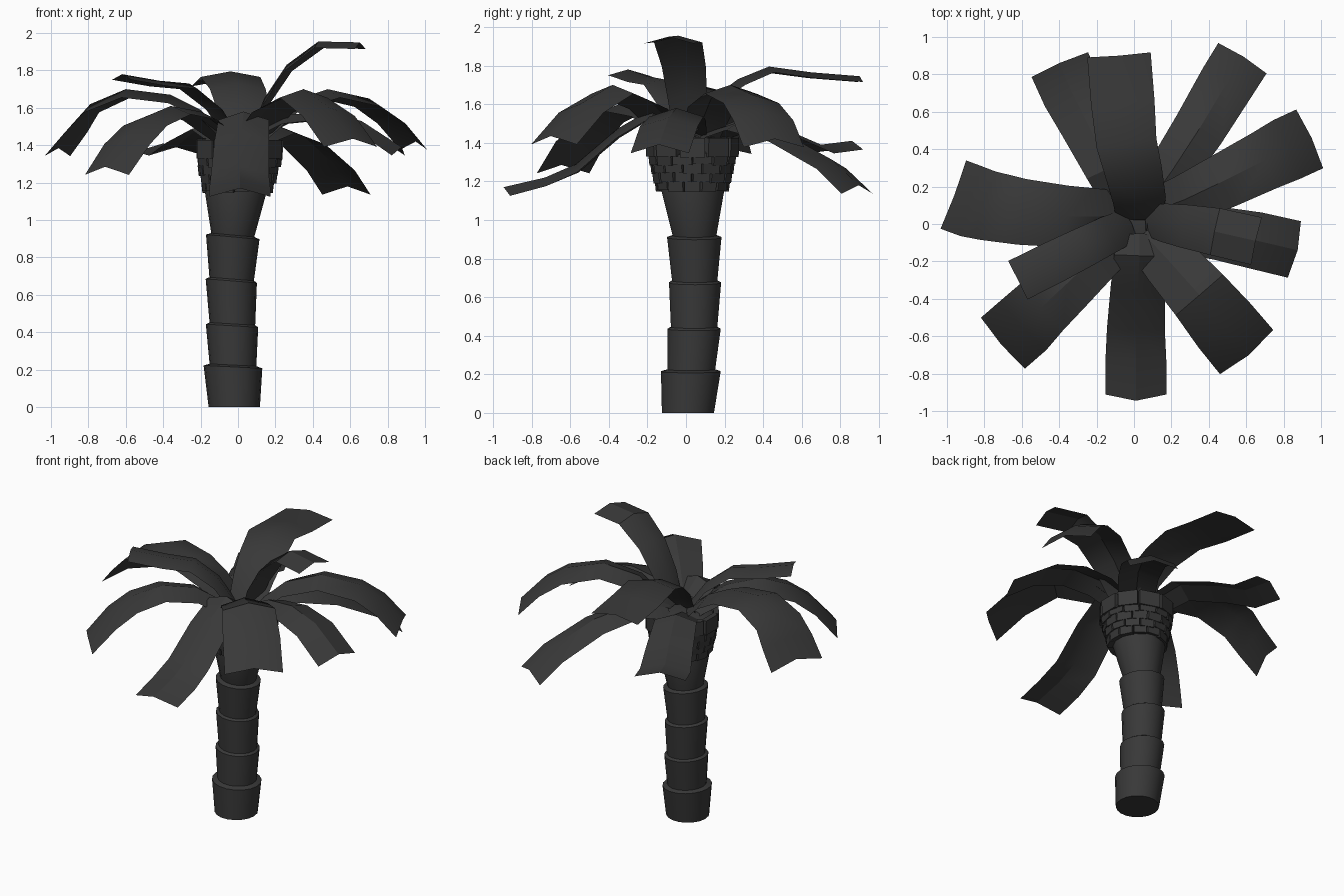
import bpy, bmesh, math, random
from mathutils import Vector, Matrix

random.seed(4)

# One dark grey for everything
dark = bpy.data.materials.new("dark_grey")
dark.diffuse_color = (0.04, 0.04, 0.04, 1)


def make_object(name, bm, smooth=True):
    bmesh.ops.recalc_face_normals(bm, faces=bm.faces)
    me = bpy.data.meshes.new(name)
    bm.to_mesh(me)
    bm.free()
    me.materials.append(dark)
    ob = bpy.data.objects.new(name, me)
    bpy.context.collection.objects.link(ob)
    if smooth:
        bpy.ops.object.select_all(action='DESELECT')
        ob.select_set(True)
        bpy.context.view_layer.objects.active = ob
        bpy.ops.object.shade_smooth_by_angle(angle=math.radians(30))
    return ob


def lathe(name, rings, sides=18):
    """Loft circles given as (cx, cy, z, radius, tilt)."""
    bm = bmesh.new()
    loops = []
    for cx, cy, z, r, tilt in rings:
        loop = []
        for i in range(sides):
            a = 2 * math.pi * i / sides
            x, y = r * math.cos(a), r * math.sin(a)
            loop.append(bm.verts.new((cx + x, cy + y, z - tilt * x)))
        loops.append(loop)
    for a, b in zip(loops, loops[1:]):
        for i in range(sides):
            j = (i + 1) % sides
            bm.faces.new((a[i], a[j], b[j], b[i]))
    bm.faces.new(loops[0][::-1])
    bm.faces.new(loops[-1])
    return make_object(name, bm)


# Trunk: five stacked cups, each flaring to a lip
lathe("trunk", [
    (-0.02, 0.01, 0.0, 0.137, 0),
    (-0.027, 0.025, 0.215, 0.157, 0.05), (-0.027, 0.028, 0.225, 0.125, 0.05),
    (-0.032, 0.042, 0.435, 0.14, 0.06), (-0.03, 0.042, 0.445, 0.122, 0.06),
    (-0.036, 0.047, 0.675, 0.137, 0.08), (-0.034, 0.045, 0.685, 0.119, 0.08),
    (-0.028, 0.043, 0.91, 0.143, 0.09), (-0.028, 0.044, 0.92, 0.115, 0.09),
    (-0.012, 0.035, 1.16, 0.167, 0.02), (-0.01, 0.035, 1.2, 0.16, 0)])

# Crown core behind the scales
lathe("crown_core", [(-0.005, 0.033, 1.15, 0.155, 0), (0.005, 0.03, 1.30, 0.19, 0),
                     (0.01, 0.03, 1.40, 0.195, 0), (0.01, 0.03, 1.43, 0.13, 0)])

# Crown scales: staggered rows of blocks leaning outwards
bm = bmesh.new()
rows = [(1.18, 0.172, 0.055), (1.225, 0.184, 0.055), (1.27, 0.194, 0.055),
        (1.315, 0.204, 0.055), (1.38, 0.214, 0.10)]
for k, (z, r, h) in enumerate(rows):
    n = 13 if k < 4 else 10
    for i in range(n):
        a = 2 * math.pi * (i + 0.5 * (k % 2)) / n
        w = 2 * math.pi * r / n * random.uniform(0.94, 1.04)
        m = (Matrix.Translation((0.002 * k, 0.033, z + random.uniform(-0.006, 0.006)))
             @ Matrix.Rotation(a, 4, 'Z') @ Matrix.Translation((r, 0, 0))
             @ Matrix.Rotation(0.12 if k < 4 else 0.02, 4, 'Y')
             @ Matrix.Diagonal((0.035, w, h, 1)))
        bmesh.ops.create_cube(bm, size=1, matrix=m)
make_object("crown_scales", bm, smooth=False)


def frond(name, path, tip_width, base_width=0.22, drop=0.045, back=0.01):
    """Folded leaf strip: a raised midrib with two sloping halves."""
    pts = [Vector(p) for p in path]
    bm = bmesh.new()
    rings = []
    last = len(pts) - 1
    for i, p in enumerate(pts):
        d = (pts[min(i + 1, last)] - pts[max(i - 1, 0)]).normalized()
        flat = Vector((d.x, d.y, 0)).normalized()
        side = Vector((-flat.y, flat.x, 0))
        up = (d.cross(side).normalized() + Vector((0, 0, 2))).normalized()
        t = min(1.0, i / last * 1.25)
        half = 0.5 * (base_width + (tip_width - base_width) * t ** 0.7)
        shift = -back * flat if i == last else Vector()
        ring = [bm.verts.new(p + s * half * side + abs(s) * (shift - drop * up))
                for s in (-1, 0, 1)]
        rings.append(ring)
    for a, b in zip(rings, rings[1:]):
        for j in (0, 1):
            bm.faces.new((a[j], a[j + 1], b[j + 1], b[j]))
    make_object(name, bm)


# Fronds: midrib path and tip width
frond("frond_front", [(.03, -.05, 1.50), (.03, -.17, 1.58), (.02, -.36, 1.47),
      (.01, -.57, 1.29), (.01, -.73, 1.22), (.01, -.945, 1.17)], 0.325, 0.24, back=0.03)
frond("frond_front_right", [(.05, -.05, 1.47), (.18, -.19, 1.62), (.35, -.38, 1.70),
      (.49, -.55, 1.60), (.615, -.70, 1.435)], 0.37, 0.24)
frond("frond_right_low", [(.07, 0, 1.47), (.25, -.025, 1.56), (.45, -.05, 1.58),
      (.66, -.09, 1.53), (.875, -.14, 1.39)], 0.31)
frond("frond_right_high", [(.06, .02, 1.45), (.14, .01, 1.65), (.26, -.01, 1.83),
      (.43, -.04, 1.955), (.65, -.09, 1.95)], 0.26, 0.16, 0.035, -0.005)
frond("frond_right_back", [(.08, .06, 1.45), (.27, .13, 1.63), (.48, .23, 1.70),
      (.70, .34, 1.65), (.83, .405, 1.56), (.95, .46, 1.42)], 0.345, back=0)
frond("frond_back_right", [(.07, .10, 1.45), (.20, .28, 1.51), (.35, .51, 1.45),
      (.50, .76, 1.31), (.585, .895, 1.18)], 0.305, back=0)
frond("frond_back_high", [(.03, .02, 1.45), (.03, .12, 1.62), (.00, .27, 1.73),
      (-.04, .43, 1.795), (-.06, .65, 1.765), (-.08, .90, 1.745)], 0.34, 0.25, 0.03, -0.005)
frond("frond_back_left", [(-.04, .10, 1.45), (-.13, .30, 1.53), (-.25, .54, 1.46),
      (-.33, .70, 1.39), (-.40, .86, 1.41)], 0.33)
frond("frond_left", [(-.06, .05, 1.45), (-.2, .04, 1.59), (-.36, .04, 1.67),
      (-.6, .065, 1.70), (-.79, .10, 1.62), (-.88, .125, 1.51), (-.96, .155, 1.385)],
      0.39, 0.26, back=-0.02)
frond("frond_left_short", [(-.01, 0, 1.45), (-.12, -.05, 1.62), (-.26, -.12, 1.73),
      (-.42, -.20, 1.745), (-.62, -.30, 1.78)], 0.23, 0.18, 0.03, 0)
frond("frond_front_left", [(-.03, -.03, 1.45), (-.2, -.17, 1.58), (-.36, -.32, 1.61),
      (-.5, -.45, 1.55), (-.6, -.55, 1.45), (-.71, -.645, 1.285)], 0.36, 0.24, back=0)
